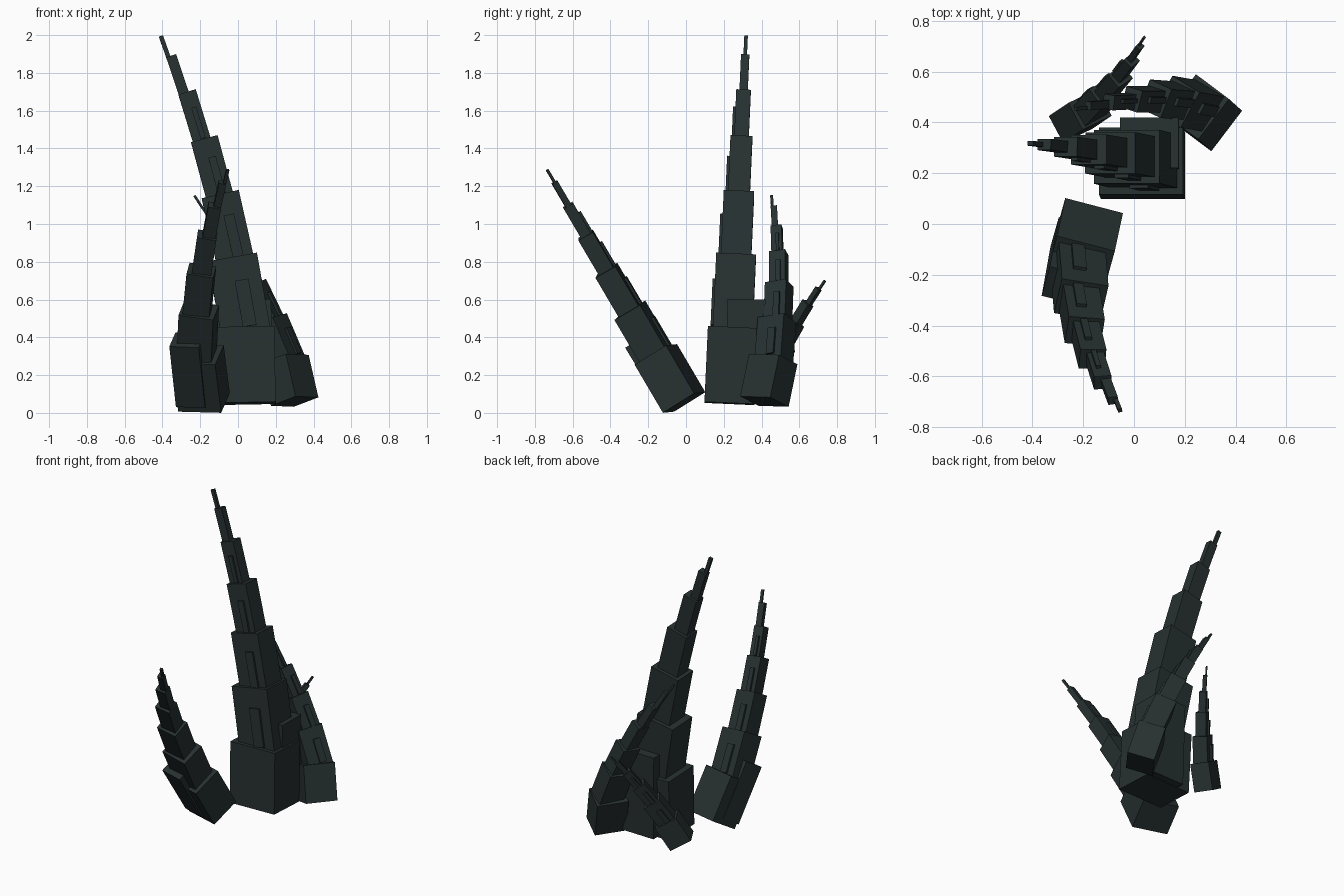
import bpy, math
from mathutils import Vector, Quaternion

cube = bpy.data.objects.get("Cube")
if cube:
    bpy.data.objects.remove(cube, do_unlink=True)

stone_colour = (0.02, 0.03, 0.03, 1)
stone = bpy.data.materials.new("dark_teal_stone")
stone.use_nodes = True
stone.diffuse_color = stone_colour
stone.node_tree.nodes["Principled BSDF"].inputs["Base Color"].default_value = stone_colour

UP = Vector((0, 0, 1))


def block(name, bottom, top, width, depth, yaw=0, shift_x=0, shift_y=0):
    """A box whose long axis runs from bottom to top, shifted sideways in its own frame."""
    bottom, top = Vector(bottom), Vector(top)
    axis = top - bottom
    turn = UP.rotation_difference(axis) @ Quaternion(UP, math.radians(yaw))
    bpy.ops.mesh.primitive_cube_add(size=1)
    ob = bpy.context.object
    ob.name = name
    ob.data.name = name
    ob.rotation_mode = 'QUATERNION'
    ob.rotation_quaternion = turn
    ob.location = (bottom + top) / 2 + turn @ Vector((shift_x, shift_y, 0))
    ob.scale = (width, depth, axis.length)
    ob.data.materials.append(stone)


def spire(name, base, tip, bow, width, depth, yaw, twist=0, tiers=7):
    """Stacked blocks that shrink along a bowed line, with raised panels on the middle tiers."""
    base, tip, bow = Vector(base), Vector(tip), Vector(bow)
    chord = tip - base

    def remaining(i):
        return (1 - i / tiers) ** 1.5

    def joint(i):
        t = 1 - remaining(i)
        return base + chord * t + bow * 4 * t * (1 - t)

    for i in range(tiers):
        low, high = joint(i), joint(i + 1)
        size = remaining(i) + 0.02 * i / tiers
        angle = yaw + twist * i / tiers
        sunk = low
        if i:
            # turn upper blocks partly towards the overall lean, and sink them into the one below
            middle, half = (low + high) / 2, (high - low) / 2
            half = half.lerp(chord * (half.z / chord.z), 0.5)
            low, high = middle - half, middle + half
            sunk = low - half * 0.4
        block(f"{name}_tier", sunk, high, width * size, depth * size, angle)
        if 0 < i < tiers - 2:
            block(f"{name}_panel", low, low.lerp(high, 0.66), width * size * 0.28, 0.026,
                  angle, shift_x=width * size * 0.1, shift_y=-depth * size / 2)


# tall central spire, leaning to its right, with a buttress behind
spire("main_spire", base=(0.035, 0.23, 0.05), tip=(-0.415, 0.318, 1.995), bow=(0.13, 0, 0),
      width=0.33, depth=0.265, yaw=0)
block("main_buttress", bottom=(0.07, 0.31, 0.05), top=(0.06, 0.32, 0.6), width=0.23, depth=0.2)

# front spire, leaning forward, with a buttress at its foot
spire("front_spire", base=(-0.18, -0.01, 0.055), tip=(-0.05, -0.735, 1.287), bow=(-0.09, 0, 0),
      width=0.235, depth=0.2, yaw=165, twist=30)
block("front_buttress", bottom=(-0.235, -0.05, 0.065), top=(-0.27, -0.245, 0.385),
      width=0.16, depth=0.14, yaw=-15)

# back left spire, curving across behind the main one
spire("back_left_spire", base=(0.3, 0.415, 0.06), tip=(-0.235, 0.45, 1.15), bow=(0.09, 0.06, 0),
      width=0.2, depth=0.17, yaw=53, twist=50)

# short back right spire, leaning backward
spire("back_right_spire", base=(-0.25, 0.4, 0.085), tip=(0.04, 0.738, 0.7), bow=(0.01, -0.04, 0),
      width=0.15, depth=0.12, yaw=207, twist=30, tiers=6)
